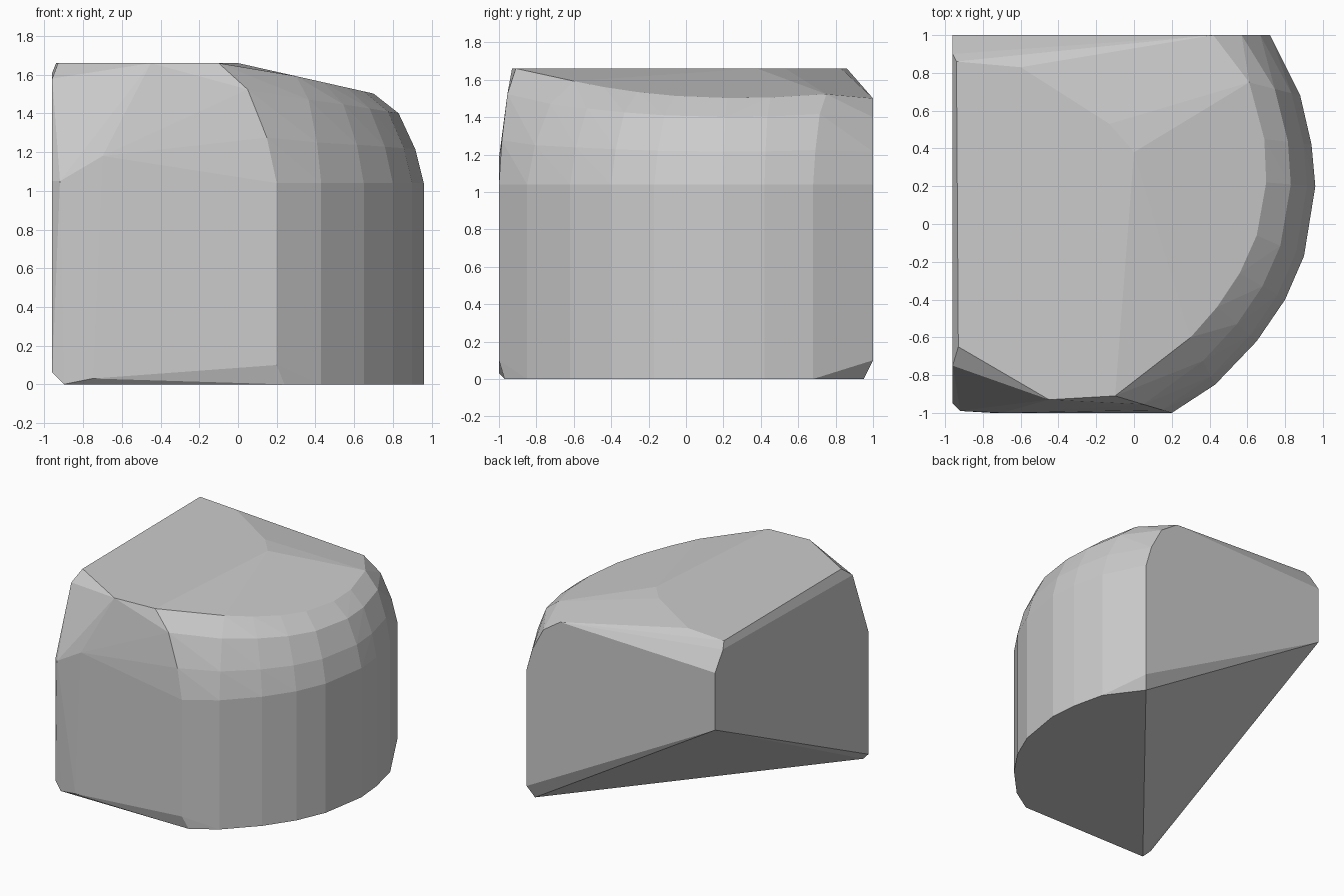
import bpy, bmesh
from mathutils import Vector

cube = bpy.data.objects.get("Cube")
if cube:
    bpy.data.objects.remove(cube, do_unlink=True)

# Plan outline of the rounded wall, and the matching rim of the sloping top
wall = [(.2, -1), (.43, -.85), (.65, -.62), (.8, -.4), (.9, -.17),
        (.96, .2), (.94, .42), (.88, .68), (.72, 1)]
rim = [(-.1, -.91), (.3, -.6), (.44, -.44), (.56, -.26), (.65, -.06),
       (.7, .22), (.69, .45), (.61, .75), (.42, 1)]
SHOULDER, TOP, SLOPE = 1.04, 1.66, .225

points = []


def add(x, y, z):
    points.append(Vector((x, y, z)))


# Rounded wall and its curved shoulder, rising from wall outline to rim
for i, (w, r) in enumerate(zip(wall, rim)):
    start = Vector((*w, SHOULDER))
    end = Vector((*r, min(TOP, TOP - SLOPE * r[0])))
    if i == len(wall) - 1:
        end.z = 1.5
    for inset, rise in ((0, 0), (.17, .38), (.5, .78), (1, 1)):
        p = start.lerp(end, inset)
        add(p.x, p.y, start.z + (end.z - start.z) * rise)
    # Foot of the wall, with a small chamfer at both ends
    if 0 < i < len(wall) - 1:
        add(*w, 0)
add(.2, -1, .1)
add(.24, -.97, 0)
add(.72, 1, .1)
add(.68, .95, 0)

# Front left edge with its bevelled foot and top corner
for p in ((-.96, -.95, .06), (-.9, -.97, 0), (-.75, -1, .03),
          (-.96, -.95, 1.05), (-.92, -.99, 1.05), (-.7, -1, 1.18),
          (-.96, -.75, 1.58), (-.93, -.65, TOP), (-.45, -.93, TOP)):
    add(*p)

# Undercut back corner, and the strip that falls from the top to the back
for p in ((-.96, 1, 1.0), (-.96, 1, 1.46), (-.96, .9, 1.61),
          (-.94, .86, TOP), (-.6, .83, TOP), (-.13, .53, TOP), (0, .38, TOP)):
    add(*p)

# Wrap the points in one closed convex block
bm = bmesh.new()
for p in points:
    bm.verts.new(p)
hull = bmesh.ops.convex_hull(bm, input=bm.verts)
loose = {g for g in hull["geom_interior"] + hull["geom_unused"]
         if isinstance(g, bmesh.types.BMVert)}
bmesh.ops.delete(bm, geom=list(loose), context='VERTS')
bmesh.ops.dissolve_limit(bm, angle_limit=.01, verts=bm.verts, edges=bm.edges)
bmesh.ops.recalc_face_normals(bm, faces=bm.faces)

mesh = bpy.data.meshes.new("rounded_block")
bm.to_mesh(mesh)
bm.free()
block = bpy.data.objects.new("rounded_block", mesh)
bpy.context.collection.objects.link(block)
